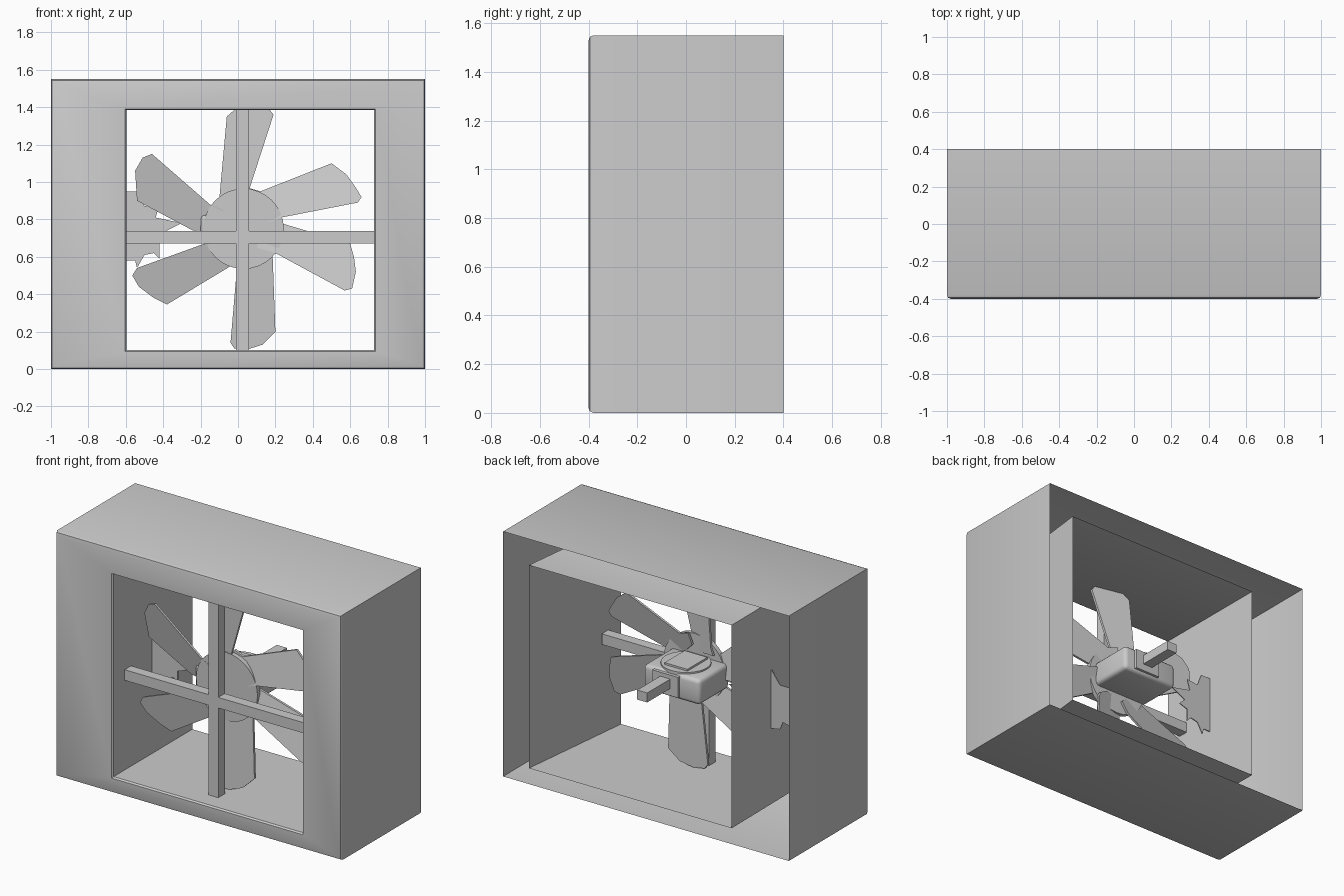
import bpy, bmesh
from math import atan2, sin, cos, pi
from mathutils import Vector

if "Cube" in bpy.data.objects:
    bpy.data.objects.remove(bpy.data.objects["Cube"])


def make_object(name, bm):
    bmesh.ops.recalc_face_normals(bm, faces=bm.faces)
    mesh = bpy.data.meshes.new(name)
    bm.to_mesh(mesh)
    bm.free()
    obj = bpy.data.objects.new(name, mesh)
    bpy.context.collection.objects.link(obj)
    return obj


def box(name, x0, x1, y0, y1, z0, z1, bevel=0):
    bm = bmesh.new()
    bmesh.ops.create_cube(bm, size=1)
    for v in bm.verts:
        v.co = Vector(((x0 + x1) / 2 + v.co.x * (x1 - x0),
                       (y0 + y1) / 2 + v.co.y * (y1 - y0),
                       (z0 + z1) / 2 + v.co.z * (z1 - z0)))
    if bevel:
        bmesh.ops.bevel(bm, geom=bm.edges[:], offset=bevel, segments=3,
                        profile=0.5, affect='EDGES')
    return make_object(name, bm)


def slab(name, points, thickness):
    """Extrude a closed 3D outline along y."""
    bm = bmesh.new()
    front = [bm.verts.new((x, y - thickness / 2, z)) for x, y, z in points]
    back = [bm.verts.new((x, y + thickness / 2, z)) for x, y, z in points]
    bm.faces.new(front)
    bm.faces.new(back[::-1])
    n = len(points)
    for i in range(n):
        j = (i + 1) % n
        bm.faces.new((front[i], back[i], back[j], front[j]))
    return make_object(name, bm)


# Open-backed housing: outer walls, rounded front, opening and flared duct
rings = [(-1, 1, 0, 1.55, 0.4), (-1, 1, 0, 1.55, -0.38),
         (-0.994, 0.994, 0.006, 1.544, -0.394), (-0.98, 0.98, 0.02, 1.53, -0.4),
         (-0.605, 0.735, 0.095, 1.39, -0.4), (-0.597, 0.727, 0.103, 1.385, -0.39),
         (-0.6, 0.82, 0.1, 1.385, 0.4)]
bm = bmesh.new()
loops = [[bm.verts.new((x, y, z)) for x, z in ((a, c), (b, c), (b, d), (a, d))]
         for a, b, c, d, y in rings]
for near, far in zip(loops, loops[1:]):
    for i in range(4):
        j = (i + 1) % 4
        bm.faces.new((near[i], near[j], far[j], far[i]))
housing = make_object("housing", bm)

# Crossed guard bars
box("vertical_bar", -0.01, 0.058, -0.28, -0.215, 0.1, 1.388)
box("horizontal_bar", -0.6, 0.74, -0.28, -0.215, 0.67, 0.737)

# Six pitched fan blades, outlines as seen from the front
CX, CZ = 0.03, 0.75
blades = [
    [(-0.12, 0.87), (-0.1, 0.91), (-0.06, 1.35), (-0.02, 1.385), (0.17, 1.385),
     (0.19, 1.36), (0.06, 0.96), (0.06, 0.85)],
    [(0.03, 0.9), (0.05, 0.97), (0.12, 0.95), (0.5, 1.1), (0.58, 1.04), (0.63, 0.97),
     (0.66, 0.92), (0.64, 0.89), (0.23, 0.81), (0.15, 0.78)],
    [(0.15, 0.8), (0.23, 0.78), (0.6, 0.67), (0.62, 0.6), (0.63, 0.52), (0.61, 0.43),
     (0.57, 0.42), (0.2, 0.62), (0.1, 0.65)],
    [(0.12, 0.65), (0.185, 0.61), (0.2, 0.2), (0.13, 0.13), (0.05, 0.105),
     (-0.02, 0.11), (-0.04, 0.14), (-0.005, 0.55), (0.0, 0.65)],
    [(0.0, 0.62), (-0.04, 0.55), (-0.38, 0.345), (-0.45, 0.38), (-0.53, 0.44),
     (-0.565, 0.5), (-0.54, 0.54), (-0.18, 0.67), (-0.08, 0.7)],
    [(-0.08, 0.73), (-0.24, 0.74), (-0.54, 0.9), (-0.55, 1.06), (-0.51, 1.13),
     (-0.46, 1.15), (-0.15, 0.88), (-0.08, 0.85)],
]
for number, outline in enumerate(blades, 1):
    mx = sum(p[0] for p in outline) / len(outline) - CX
    mz = sum(p[1] for p in outline) / len(outline) - CZ
    a = atan2(mz, mx)
    slab(f"fan_blade_{number}",
         [(x, -0.14 + 0.22 * ((z - CZ) * cos(a) - (x - CX) * sin(a)), z)
          for x, z in outline], 0.015)

# Fan hub disc
slab("fan_hub", [(CX + 0.215 * cos(i * pi / 16), -0.14, CZ + 0.215 * sin(i * pi / 16))
                 for i in range(32)], 0.03)

# Motor block with its top disc and cap plate, rear bracket and support arm
box("motor_block", -0.2, 0.195, -0.15, 0.15, 0.67, 0.83, 0.025)
bpy.ops.mesh.primitive_cylinder_add(vertices=32, radius=0.145, depth=0.02,
                                    location=(0, 0, 0.83))
bpy.context.object.name = "motor_disc"
box("motor_cap", -0.08, 0.08, -0.1, 0.1, 0.82, 0.852)
box("rear_bracket", -0.06, 0.12, 0.13, 0.165, 0.69, 0.82)
box("rear_arm", -0.005, 0.065, 0.15, 0.395, 0.735, 0.795)

# Jagged plate passing through the left duct wall
jagged = [(-0.6, 0.95), (-0.53, 0.95), (-0.5, 0.87), (-0.42, 0.88), (-0.44, 0.81),
          (-0.3, 0.78), (-0.4, 0.73), (-0.36, 0.69), (-0.42, 0.67), (-0.42, 0.59),
          (-0.45, 0.62), (-0.5, 0.61), (-0.54, 0.54), (-0.55, 0.58), (-0.6, 0.58),
          (-0.66, 0.59), (-0.68, 0.64), (-0.76, 0.62), (-0.74, 0.7), (-0.82, 0.76),
          (-0.74, 0.8), (-0.75, 0.87), (-0.66, 0.87)]
slab("jagged_plate", [(x, 0.0, z) for x, z in jagged], 0.006)

# Smooth shading with crisp edges
bpy.ops.object.select_all(action='DESELECT')
for obj in bpy.data.objects:
    obj.select_set(True)
bpy.context.view_layer.objects.active = housing
bpy.ops.object.shade_smooth_by_angle(angle=0.6)
